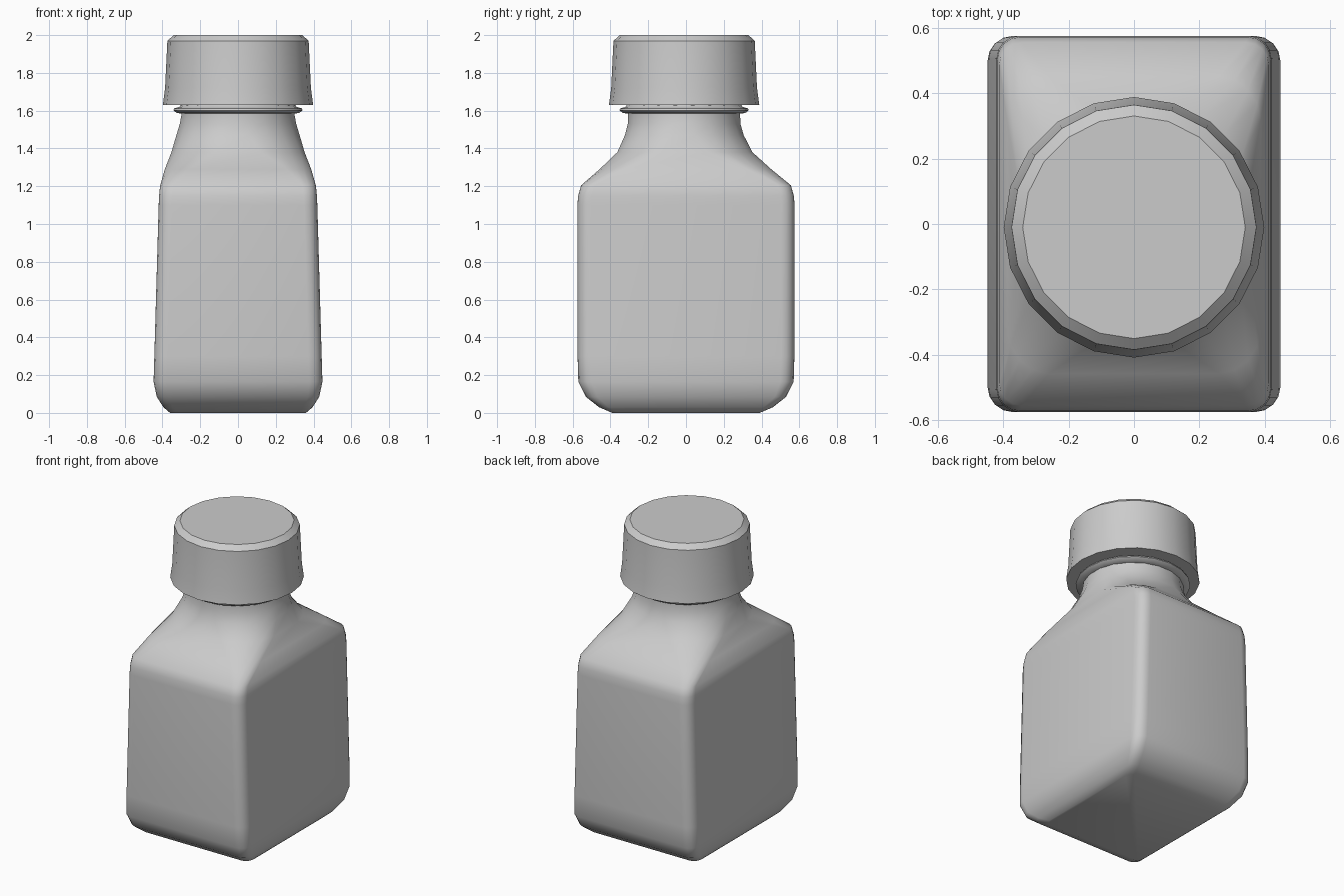
import bpy, bmesh
from math import sin, cos, pi, radians

if "Cube" in bpy.data.objects:
    bpy.data.objects.remove(bpy.data.objects["Cube"])

N = 5  # points per quarter ring: 20 sides in all


def ring(hx, hy, r, z, cy=0.0, round_mix=0.0):
    """Rounded rectangle ring, blended towards an ellipse by round_mix."""
    pts = []
    for q in range(4):
        sx = 1 if q in (0, 3) else -1
        sy = 1 if q in (0, 1) else -1
        for i in range(N):
            a = q * pi / 2 + i / (N - 1) * pi / 2
            c = q * pi / 2 + (i + 0.5) / N * pi / 2
            x = sx * (hx - r) + r * cos(a)
            y = sy * (hy - r) + r * sin(a)
            x += (hx * cos(c) - x) * round_mix
            y += (hy * sin(c) - y) * round_mix
            pts.append((x, y + cy, z))
    return pts


def circle(r, z, cy):
    n = 4 * N
    return [(r * cos(2 * pi * i / n), r * sin(2 * pi * i / n) + cy, z) for i in range(n)]


def loft(name, rings, angle):
    bm = bmesh.new()
    loops = [[bm.verts.new(p) for p in pts] for pts in rings]
    n = len(loops[0])
    for lo, hi in zip(loops, loops[1:]):
        for i in range(n):
            j = (i + 1) % n
            bm.faces.new((lo[i], lo[j], hi[j], hi[i]))
    bm.faces.new(loops[0][::-1])
    bm.faces.new(loops[-1])
    me = bpy.data.meshes.new(name)
    bm.to_mesh(me)
    bm.free()
    ob = bpy.data.objects.new(name, me)
    bpy.context.collection.objects.link(ob)
    bpy.ops.object.select_all(action='DESELECT')
    ob.select_set(True)
    bpy.context.view_layer.objects.active = ob
    bpy.ops.object.shade_smooth_by_angle(angle=radians(angle))
    return ob


# Bottle: half width, half depth, corner radius, height, y centre, roundness
bottle = [
    (0.36, 0.39, 0.04, 0.005, 0, 0),
    (0.395, 0.46, 0.05, 0.03, 0, 0),
    (0.43, 0.53, 0.06, 0.085, 0, 0),
    (0.447, 0.57, 0.07, 0.165, 0, 0),
    (0.443, 0.574, 0.07, 0.3, 0, 0),
    (0.42, 0.575, 0.07, 1.10, 0, 0),
    (0.418, 0.571, 0.07, 1.15, 0, 0),
    (0.412, 0.555, 0.07, 1.205, 0, 0),
    (0.388, 0.455, 0.10, 1.29, -0.003, 0.12),
    (0.355, 0.36, 0.15, 1.38, -0.006, 0.55),
    (0.33, 0.318, 0.2, 1.47, -0.009, 0.9),
    (0.312, 0.302, 0.2, 1.53, -0.01, 1),
    (0.302, 0.30, 0.2, 1.585, -0.01, 1),
    (0.302, 0.30, 0.2, 1.66, -0.01, 1),
]
loft("bottle", [ring(*s) for s in bottle], 50)

# Collar ring under the cap
loft("neck_collar", [circle(r, z, -0.01) for r, z in
     [(0.29, 1.583), (0.325, 1.588), (0.342, 1.602), (0.338, 1.612), (0.31, 1.62), (0.30, 1.635)]], 50)

# Screw cap, slightly tapered with a chamfered top
loft("cap", [circle(r, z, -0.01) for r, z in
     [(0.398, 1.63), (0.386, 1.72), (0.374, 1.97), (0.34, 2.0)]], 30)

# Stand the base on the ground
for v in bpy.data.objects["bottle"].data.vertices:
    if v.co.z < 0.01:
        v.co.z = 0
